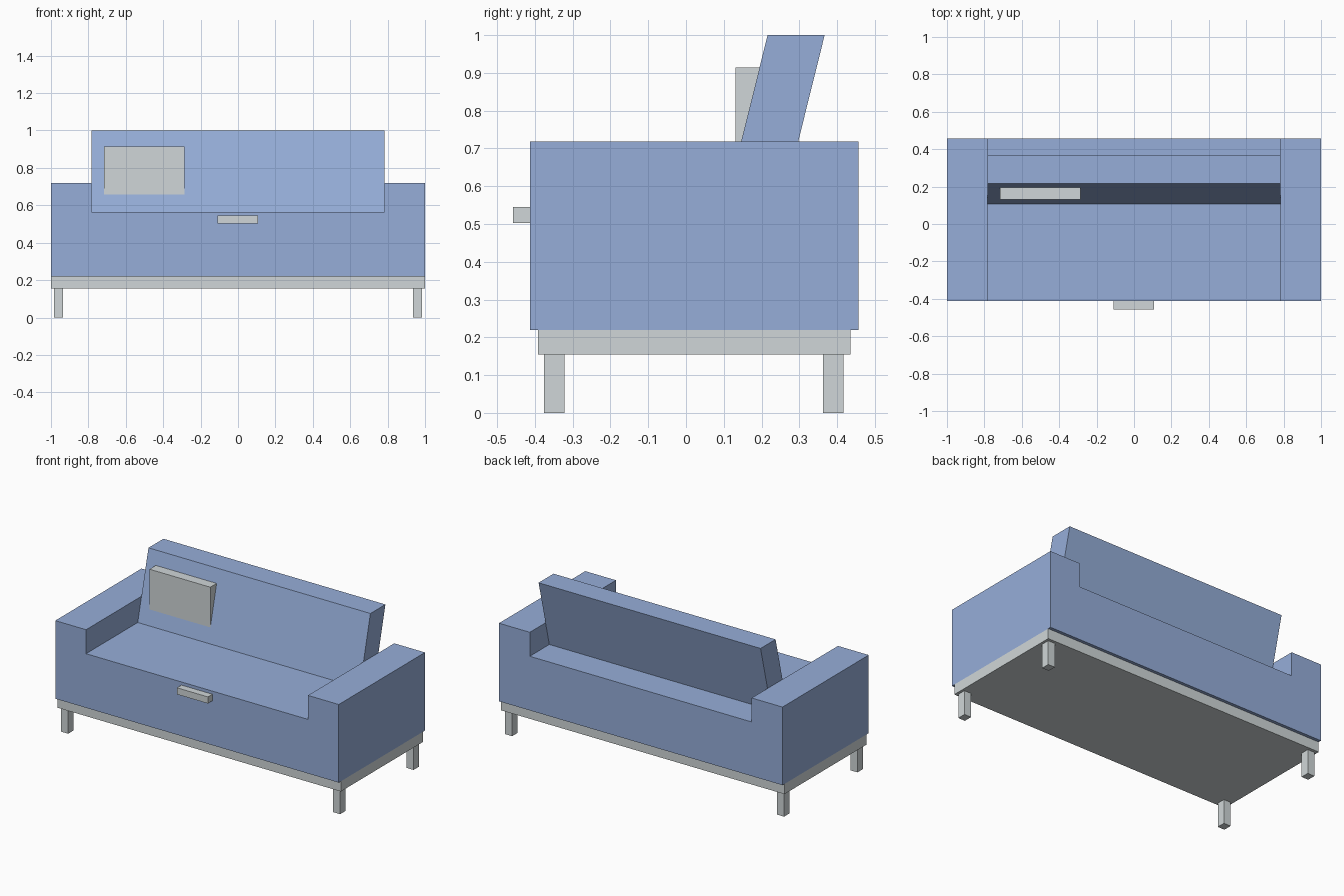
import bpy

if "Cube" in bpy.data.objects:
    bpy.data.objects.remove(bpy.data.objects["Cube"])


def material(name, rgb):
    m = bpy.data.materials.new(name)
    m.diffuse_color = (*rgb, 1.0)
    m.use_nodes = True
    m.node_tree.nodes["Principled BSDF"].inputs["Base Color"].default_value = m.diffuse_color
    return m


BLUE = material("blue_fabric", (0.305, 0.423, 0.694))
GREY = material("pale_grey", (0.63, 0.677, 0.687))


def prism(name, outline, lo, hi, axis, mat):
    """Extrude a 2D outline along x (outline in y,z) or y (outline in x,z)."""
    def point(p, t):
        return (t, p[0], p[1]) if axis == "x" else (p[0], t, p[1])
    n = len(outline)
    verts = [point(p, t) for t in (lo, hi) for p in outline]
    sides = [(i, (i + 1) % n, (i + 1) % n + n, i + n) for i in range(n)]
    faces = [tuple(reversed(range(n))), tuple(range(n, 2 * n))] + sides
    if axis == "y":
        faces = [tuple(reversed(f)) for f in faces]
    mesh = bpy.data.meshes.new(name)
    mesh.from_pydata(verts, [], faces)
    mesh.materials.append(mat)
    obj = bpy.data.objects.new(name, mesh)
    bpy.context.collection.objects.link(obj)
    return obj


def box(name, x, y, z, mat):
    outline = [(y[0], z[0]), (y[1], z[0]), (y[1], z[1]), (y[0], z[1])]
    return prism(name, outline, x[0], x[1], "x", mat)


SEAT_Z, ARM_Z, ARM_X = 0.565, 0.718, 0.783

# Seat and arms in one U-shaped body
prism("seat_and_arms",
      [(-1, 0.22), (1, 0.22), (1, ARM_Z), (ARM_X, ARM_Z), (ARM_X, SEAT_Z),
       (-ARM_X, SEAT_Z), (-ARM_X, ARM_Z), (-1, ARM_Z)],
      -0.413, 0.456, "y", BLUE)

# Leaning backrest
prism("backrest",
      [(0.108, SEAT_Z), (0.259, SEAT_Z), (0.367, 1.0), (0.216, 1.0)],
      -ARM_X, ARM_X, "x", BLUE)

# Base frame, cushion and front handle
box("base_frame", (-1, 1), (-0.392, 0.436), (0.155, 0.22), GREY)
box("cushion", (-0.716, -0.287), (0.131, 0.205), (0.645, 0.914), GREY)
box("front_handle", (-0.11, 0.108), (-0.458, -0.413), (0.503, 0.545), GREY)

# Four legs
for side, x in (("left", (-0.984, -0.935)), ("right", (0.935, 0.984))):
    for end, y in (("front", (-0.376, -0.322)), ("back", (0.363, 0.417))):
        box(f"{end}_{side}_leg", x, y, (0, 0.155), GREY)
